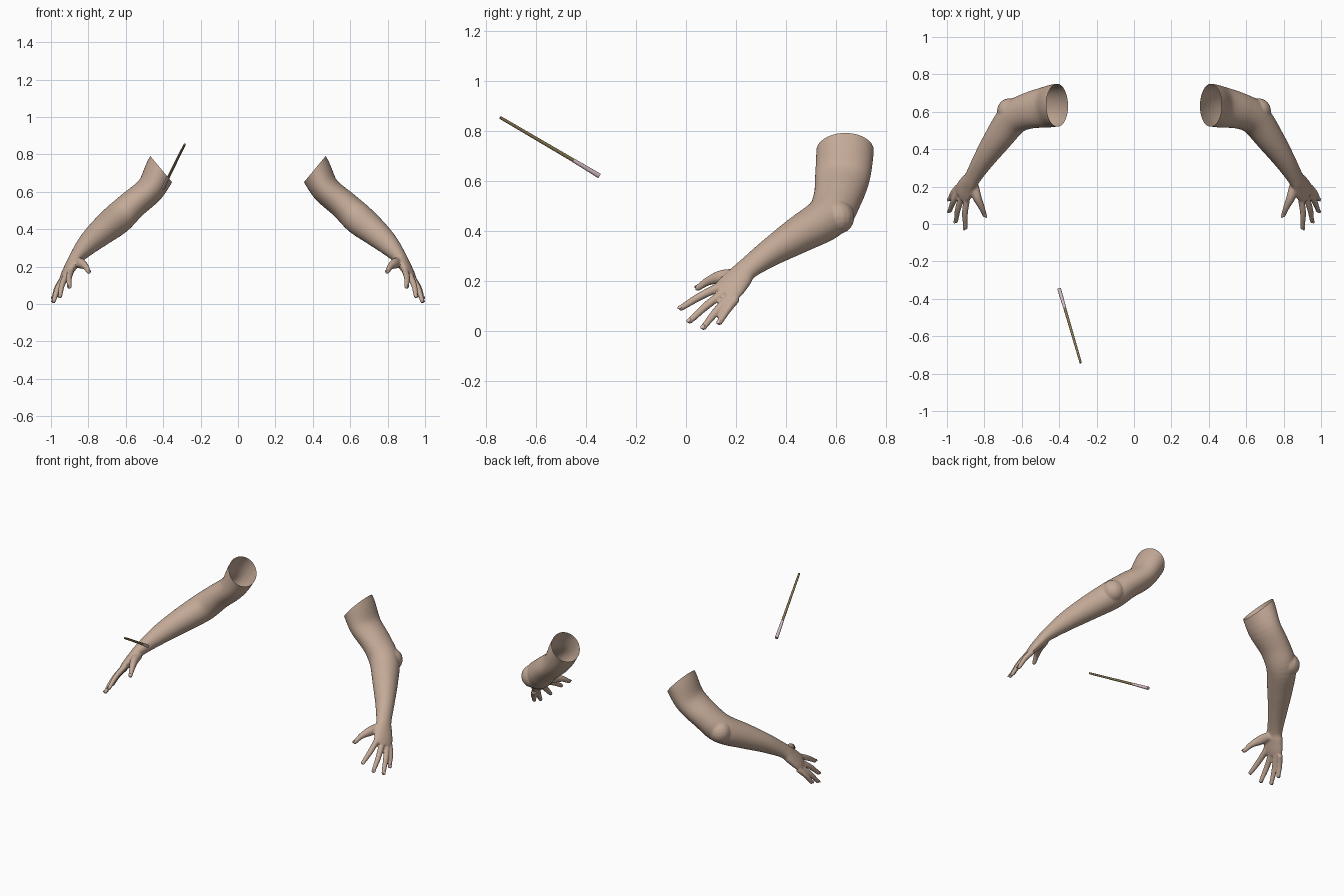
import bpy
import bmesh
from math import cos, sin, pi
from mathutils import Vector, Matrix

default_cube = bpy.data.objects.get("Cube")
if default_cube:
    bpy.data.objects.remove(default_cube)


def make_material(name, rgb):
    material = bpy.data.materials.new(name)
    material.use_nodes = True
    color = (*rgb, 1)
    material.diffuse_color = color
    shader = material.node_tree.nodes["Principled BSDF"]
    shader.inputs["Base Color"].default_value = color
    shader.inputs["Roughness"].default_value = 0.7
    return material


skin = make_material("skin", (0.55, 0.40, 0.31))
nail_pink = make_material("nail pink", (0.66, 0.47, 0.46))
shaft_brown = make_material("olive brown", (0.24, 0.18, 0.08))
handle_pink = make_material("pale pink", (0.66, 0.50, 0.53))


def link_mesh(name, mesh, material):
    mesh.materials.clear()
    mesh.materials.append(material)
    obj = bpy.data.objects.new(name, mesh)
    bpy.context.collection.objects.link(obj)
    return obj


def mesh_from(bm, name):
    mesh = bpy.data.meshes.new(name)
    bm.to_mesh(mesh)
    bm.free()
    return mesh


def shade(obj):
    bpy.ops.object.select_all(action="DESELECT")
    obj.select_set(True)
    bpy.context.view_layer.objects.active = obj
    bpy.ops.object.shade_smooth_by_angle()


def spline(stations, steps):
    """Catmull-Rom samples through tuples of any length."""
    pts = [Vector(s) for s in stations]
    pts = [pts[0] * 2 - pts[1]] + pts + [pts[-1] * 2 - pts[-2]]
    out = []
    for a, b, c, d in zip(pts, pts[1:], pts[2:], pts[3:]):
        for i in range(steps):
            t = i / steps
            out.append(b + (c - a) * t / 2 + (a * 2 - b * 5 + c * 4 - d) * t * t / 2
                       + (b * 3 - a - c * 3 + d) * t ** 3 / 2)
    return out + [pts[-2]]


def tube(bm, stations, wide_start, wide_end, sides=24, steps=5):
    """Closed sweep; stations are x, y, z, wide radius, thin radius."""
    samples = spline(stations, steps)
    centers = [Vector(s[:3]) for s in samples]
    last = len(samples) - 1
    rings = []
    for i, sample in enumerate(samples):
        along = (centers[min(i + 1, last)] - centers[max(i - 1, 0)]).normalized()
        wide = wide_start.lerp(wide_end, min(1, i / last * 1.2))
        wide = (wide - along * wide.dot(along)).normalized()
        thin = along.cross(wide)
        rings.append([bm.verts.new(centers[i] + wide * sample[3] * cos(a) + thin * sample[4] * sin(a))
                      for a in (2 * pi * k / sides for k in range(sides))])
    for low, high in zip(rings, rings[1:]):
        for k in range(sides):
            n = (k + 1) % sides
            bm.faces.new((low[k], low[n], high[n], high[k]))
    bm.faces.new(rings[0][::-1])
    bm.faces.new(rings[-1])


def ball(bm, center, radius):
    bmesh.ops.create_uvsphere(bm, u_segments=16, v_segments=10, radius=radius,
                              matrix=Matrix.Translation(center))


# Hand axes: across the knuckles and out of the back of the hand
ACROSS = Vector((0.45, 0.80, -0.40)).normalized()
BACK = Vector((0.84, -0.22, 0.50)).normalized()

# Arm from above the shoulder-side opening down to the knuckles
ARM = [
    (0.35, 0.635, 0.81, 0.118, 0.094),
    (0.41, 0.635, 0.72, 0.115, 0.086),
    (0.468, 0.625, 0.615, 0.110, 0.077),
    (0.565, 0.605, 0.53, 0.097, 0.078),
    (0.645, 0.565, 0.455, 0.090, 0.084),
    (0.73, 0.452, 0.385, 0.075, 0.073),
    (0.805, 0.342, 0.317, 0.057, 0.057),
    (0.865, 0.245, 0.248, 0.047, 0.037),
    (0.888, 0.21, 0.21, 0.056, 0.032),
    (0.912, 0.172, 0.168, 0.062, 0.026),
    (0.925, 0.15, 0.145, 0.054, 0.019),
]
# Finger knuckle, tip center
FINGERS = [
    ((0.895, 0.13, 0.175), (0.901, -0.02, 0.092)),
    ((0.92, 0.145, 0.15), (0.952, 0.015, 0.04)),
    ((0.934, 0.175, 0.135), (0.985, 0.070, 0.015)),
    ((0.938, 0.20, 0.13), (0.985, 0.133, 0.034)),
]
THUMB = [
    (0.86, 0.215, 0.222, 0.028, 0.026),
    (0.84, 0.145, 0.217, 0.028, 0.024),
    (0.815, 0.09, 0.20, 0.018, 0.017),
    (0.798, 0.047, 0.172, 0.013, 0.012),
]

body = bmesh.new()
nails = bmesh.new()
tube(body, ARM, Vector((0, 1, 0)), ACROSS, sides=40)
ball(body, (0.665, 0.605, 0.455), 0.068)  # elbow point


def add_nail(tip, along, back, radius):
    along = along.normalized()
    back = (back - along * back.dot(along)).normalized()
    frame = Matrix((along, back.cross(along), back)).transposed().to_4x4()
    place = Matrix.Translation(tip + back * radius * 0.85 + along * 0.002)
    size = Matrix.Diagonal((0.011, 0.008, 0.003, 1))
    bmesh.ops.create_uvsphere(nails, u_segments=12, v_segments=8, radius=1,
                              matrix=place @ frame @ size)


for base, tip in FINGERS:
    base, tip = Vector(base), Vector(tip)
    middle = base.lerp(tip, 0.5) + BACK * 0.007
    tube(body, [(*base, 0.018, 0.018), (*middle, 0.0165, 0.0155), (*tip, 0.0125, 0.0115)],
         ACROSS, ACROSS, sides=16)
    ball(body, tip, 0.012)
    add_nail(tip, tip - middle, BACK, 0.012)

tube(body, THUMB, ACROSS, ACROSS, sides=16)
thumb_tip = Vector(THUMB[-1][:3])
ball(body, thumb_tip, 0.0125)
add_nail(thumb_tip, thumb_tip - Vector(THUMB[-2][:3]), Vector((-0.5, -0.4, 0.7)), 0.012)

# Fuse the overlapping forms into one smooth skin
form = link_mesh("arm_form", mesh_from(body, "arm_form"), skin)
remesh = form.modifiers.new("fuse", "REMESH")
remesh.mode = "VOXEL"
remesh.voxel_size = 0.0055
soften = form.modifiers.new("soften", "SMOOTH")
soften.factor = 0.5
soften.iterations = 5
bpy.context.view_layer.update()
graph = bpy.context.evaluated_depsgraph_get()
fused = bpy.data.meshes.new_from_object(form.evaluated_get(graph))
bpy.data.objects.remove(form)

# Cut the slanted opening at the top of the arm
shell = bmesh.new()
shell.from_mesh(fused)
bmesh.ops.bisect_plane(shell, geom=shell.verts[:] + shell.edges[:] + shell.faces[:],
                       plane_co=(0.41, 0.635, 0.72), plane_no=(-0.77, 0, 0.64), clear_outer=True)
arm_mesh = mesh_from(shell, "arm")
nail_mesh = mesh_from(nails, "nails")

# Left parts and their mirrored right copies
for part, mesh, material in (("arm", arm_mesh, skin), ("fingernails", nail_mesh, nail_pink)):
    mirrored = mesh.copy()
    mirrored.transform(Matrix.Diagonal((-1, 1, 1, 1)))
    mirrored.flip_normals()
    shade(link_mesh("left_" + part, mesh, material))
    shade(link_mesh("right_" + part, mirrored, material))

# Floating stick: thin shaft and a thicker handle
TIP = Vector((-0.285, -0.742, 0.853))
JOINT = Vector((-0.37, -0.45, 0.682))
END = Vector((-0.40, -0.347, 0.62))


def rod(name, start, end, radius_start, radius_end, material):
    bm = bmesh.new()
    axis = end - start
    matrix = Matrix.Translation((start + end) / 2) @ axis.to_track_quat("Z", "Y").to_matrix().to_4x4()
    bmesh.ops.create_cone(bm, cap_ends=True, segments=16, radius1=radius_start,
                          radius2=radius_end, depth=axis.length, matrix=matrix)
    shade(link_mesh(name, mesh_from(bm, name), material))


rod("stick_shaft", TIP, JOINT, 0.006, 0.0075, shaft_brown)
rod("stick_handle", JOINT, END, 0.008, 0.010, handle_pink)
